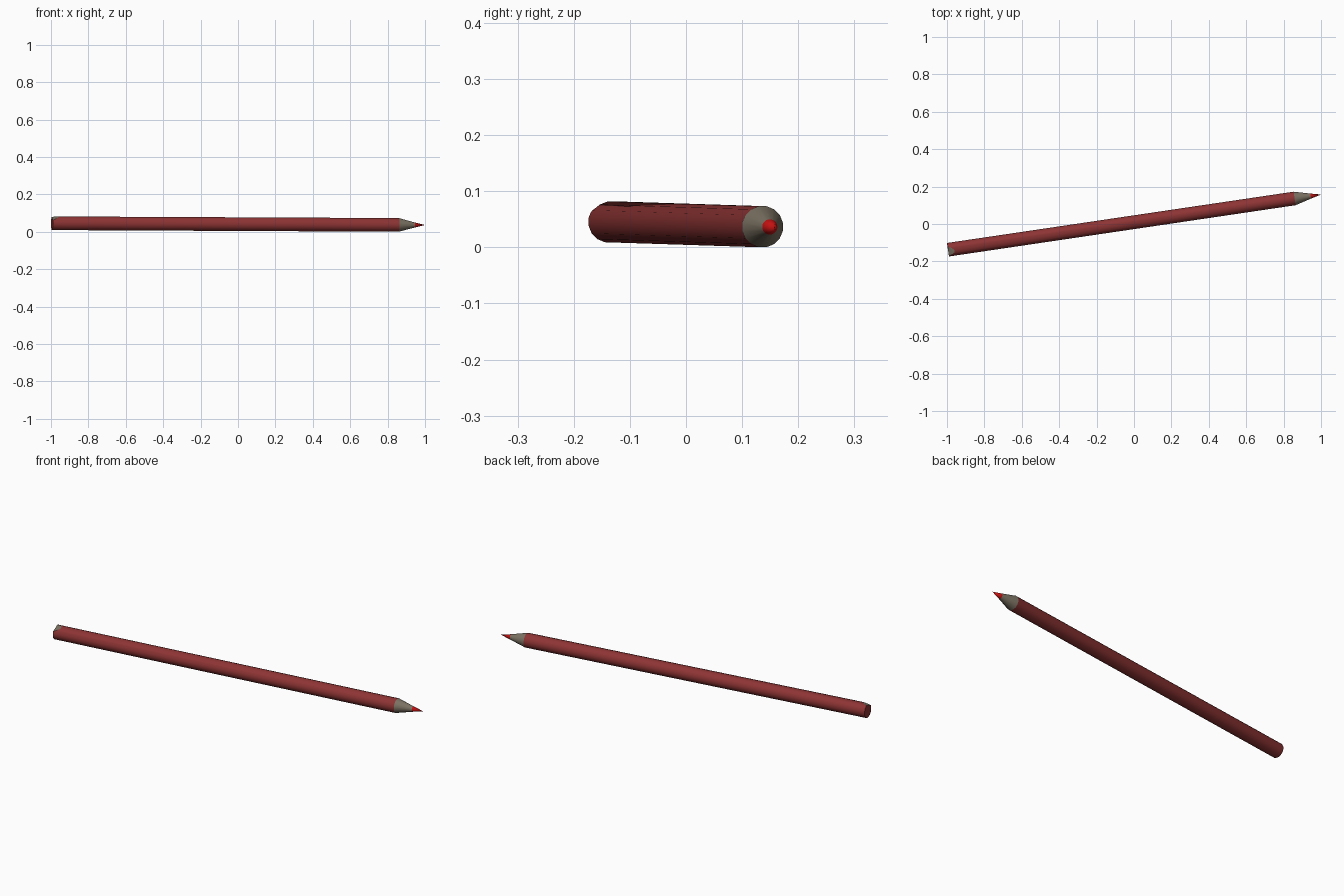
import bpy, bmesh, math
from mathutils import Vector, Matrix

if "Cube" in bpy.data.objects:
    bpy.data.objects.remove(bpy.data.objects["Cube"])

SIDES = 16
R = 0.0372
BACK = Vector((-0.9945, -0.1375, 0.0455))
TIP = Vector((1.0, 0.1575, 0.0360))
AXIS = TIP - BACK
LENGTH = AXIS.length
SHOULDER = LENGTH - 0.143      # where the sharpened cone begins
LEAD = LENGTH - 0.056          # where the coloured lead begins
R_LEAD = 0.0138


def material(name, rgb):
    m = bpy.data.materials.new(name)
    m.diffuse_color = (*rgb, 1)
    m.use_nodes = True
    m.node_tree.nodes["Principled BSDF"].inputs["Base Color"].default_value = m.diffuse_color
    return m


red_paint = material("red paint", (0.27, 0.034, 0.034))
wood = material("bare wood", (0.20, 0.17, 0.125))
red_lead = material("red lead", (0.55, 0.006, 0.006))

# Local frame: x along the pencil, z as near to up as possible
ex = AXIS.normalized()
ey = Vector((0, 0, 1)).cross(ex).normalized()
ez = ex.cross(ey)
FRAME = Matrix.Translation(BACK) @ Matrix((ex, ey, ez)).transposed().to_4x4()


def turned(name, profile, mats, cut=None):
    """Revolve (distance, radius) pairs around the pencil axis."""
    bm = bmesh.new()
    rings = []
    for x, r in profile:
        if r == 0:
            rings.append([bm.verts.new((x, 0, 0))] * SIDES)
            continue
        angles = [math.tau * (i + 0.5) / SIDES for i in range(SIDES)]
        rings.append([bm.verts.new((x, r * math.cos(a), r * math.sin(a))) for a in angles])
    for a, b in zip(rings, rings[1:]):
        for i in range(SIDES):
            j = (i + 1) % SIDES
            bm.faces.new(list(dict.fromkeys((a[i], a[j], b[j], b[i]))))
    if profile[0][1] > 0:
        bm.faces.new(rings[0])
    if cut:
        # Shave off a corner and expose the wood on the new face
        point, normal = cut
        res = bmesh.ops.bisect_plane(bm, geom=bm.verts[:] + bm.edges[:] + bm.faces[:],
                                     plane_co=point, plane_no=normal, clear_outer=True)
        edges = [e for e in res["geom_cut"] if isinstance(e, bmesh.types.BMEdge)]
        for f in bmesh.ops.contextual_create(bm, geom=edges)["faces"]:
            f.material_index = 1
    bmesh.ops.recalc_face_normals(bm, faces=bm.faces[:])
    bm.transform(FRAME)
    mesh = bpy.data.meshes.new(name)
    bm.to_mesh(mesh)
    bm.free()
    for m in mats:
        mesh.materials.append(m)
    ob = bpy.data.objects.new(name, mesh)
    bpy.context.collection.objects.link(ob)
    bpy.ops.object.select_all(action='DESELECT')
    ob.select_set(True)
    bpy.context.view_layer.objects.active = ob
    bpy.ops.object.shade_smooth_by_angle(angle=math.radians(30))
    return ob


# Painted barrel with a small shaved patch on the top of the back end
lean = Vector((0, -0.35, 1)).normalized()
shave_normal = (lean + Vector((-0.3, 0, 0))).normalized()
turned("pencil_barrel", [(0, R), (SHOULDER, R)], [red_paint, wood],
       (lean * R + Vector((0.036, 0, 0)), shave_normal))

# Sharpened wooden cone and the coloured lead
turned("wood_cone", [(SHOULDER, R), (LEAD, R_LEAD)], [wood])
turned("lead_tip", [(LEAD, R_LEAD), (LENGTH, 0)], [red_lead])
